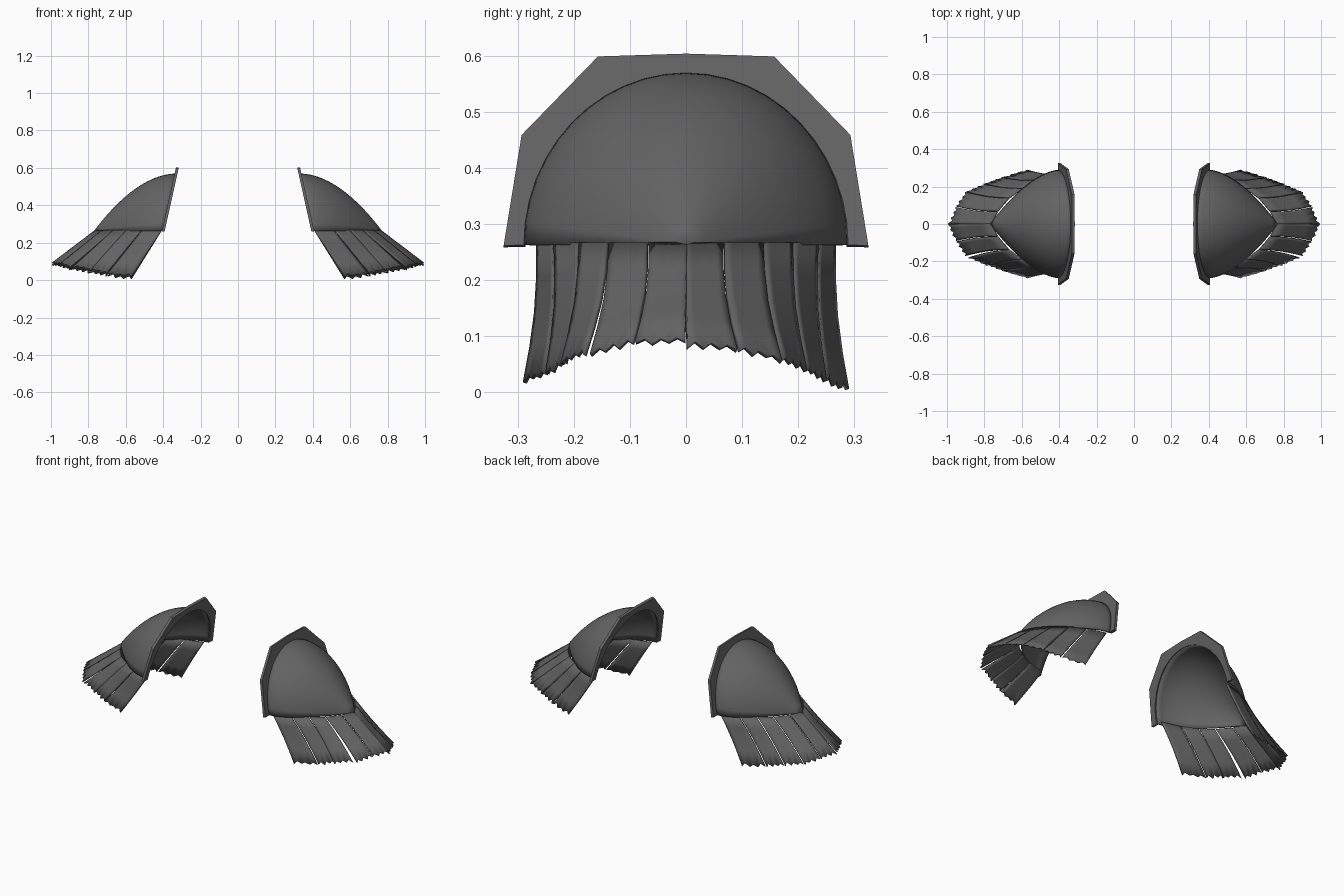
import bpy, bmesh, math, random
from mathutils import Vector

if "Cube" in bpy.data.objects:
    bpy.data.objects.remove(bpy.data.objects["Cube"])

random.seed(4)
iron = bpy.data.materials.new("dark_grey")
iron.diffuse_color = (0.125, 0.125, 0.125, 1)
iron.use_nodes = True
iron.node_tree.nodes["Principled BSDF"].inputs["Base Color"].default_value = iron.diffuse_color

Z0 = 0.263  # height of the dome's lower edge


def make(name, verts, faces, thickness, offset, smooth=False):
    """Sheet mesh -> thick plate, mirrored to the other shoulder."""
    me = bpy.data.meshes.new(name)
    me.from_pydata(verts, [], faces)
    bm = bmesh.new()
    bm.from_mesh(me)
    bmesh.ops.remove_doubles(bm, verts=bm.verts, dist=1e-5)
    # face the sheet outwards (+x side of the shoulder)
    bm.normal_update()
    if sum((f.normal.x + 0.5 * f.normal.z) * f.calc_area() for f in bm.faces) < 0:
        bmesh.ops.reverse_faces(bm, faces=bm.faces)
    bm.to_mesh(me)
    bm.free()
    me.materials.append(iron)
    ob = bpy.data.objects.new(name, me)
    bpy.context.collection.objects.link(ob)
    s = ob.modifiers.new("thickness", 'SOLIDIFY')
    s.thickness, s.offset = thickness, offset
    ob.modifiers.new("other_side", 'MIRROR')
    if smooth:
        bpy.context.view_layer.objects.active = ob
        ob.select_set(True)
        bpy.ops.object.shade_smooth_by_angle(angle=math.radians(40))
        ob.select_set(False)
    return ob


# Dome: half-ellipse sections shrinking to a point at the outer end
ROWS, SEG = 14, 24
verts, faces = [], []
for i in range(ROWS + 1):
    s = i / ROWS
    w = 0.29 * (1 - s ** 1.7)
    h = 0.307 * (1 - s ** 1.9)
    for j in range(SEG + 1):
        a = math.pi * j / SEG
        x_low, x_top = 0.40 + 0.37 * s, 0.33 + 0.44 * s
        x = x_low + (x_top - x_low) * math.sin(a)
        verts.append((x, -w * math.cos(a), Z0 + h * math.sin(a)))
for i in range(ROWS):
    for j in range(SEG):
        k = i * (SEG + 1) + j
        faces.append((k, k + 1, k + SEG + 2, k + SEG + 1))
make("shoulder_dome", verts, faces, 0.010, -1, True)

# Collar: flat angular plate around the dome's opening, leaning inwards
half = [(0.325, 0.26), (0.293, 0.457), (0.157, 0.597)]
outer = [(-y, z) for y, z in half] + [(0, 0.602)] + half[::-1]
inner = [(0.286 * math.cos(math.pi * j / SEG), Z0 - 0.002 + 0.303 * math.sin(math.pi * j / SEG))
         for j in range(SEG + 1)]
pts = [(0.324 + (0.602 - z) * 0.222, y, z) for y, z in outer + inner]
make("collar_plate", pts, [tuple(range(len(pts)))], 0.015, 0)

# Fringe: torn strips hanging outwards from the dome's edge
top = [(0.765, 0), (0.73, 0.072), (0.67, 0.143), (0.60, 0.195), (0.515, 0.24), (0.405, 0.27)]
low = [(0.99, 0, 0.096), (0.95, 0.093, 0.09), (0.895, 0.172, 0.072),
       (0.795, 0.215, 0.055), (0.70, 0.25, 0.036), (0.565, 0.29, 0.02)]
TEETH, LEN = 6, 4
for side in (-1, 1):
    for n in range(5):
        verts, faces = [], []
        gap = 0.03
        for i in range(TEETH + 1):
            u = gap + (1 - 2 * gap) * i / TEETH
            a = Vector((*top[n], Z0 + 0.003)).lerp(Vector((*top[n + 1], Z0 + 0.003)), u)
            b = Vector(low[n]).lerp(Vector(low[n + 1]), u)
            if side > 0:
                b.z -= 0.012
            elif n == 2:                      # wider split on the front
                b.x -= 0.012
                b.y += 0.008
            a.y -= 0.004
            cut = random.uniform(0.0, 0.03) + (0.05 if i % 2 else 0)
            for k in range(LEN + 1):
                t = (k / LEN) * (1.03 - cut)
                p = a.lerp(b, t)
                p.y -= 0.008 * math.sin(math.pi * min(t, 1)) * min(1, n + u)
                verts.append((p.x, side * p.y, p.z))
        for i in range(TEETH):
            for k in range(LEN):
                m = i * (LEN + 1) + k
                faces.append((m, m + 1, m + LEN + 2, m + LEN + 1))
        where = "front" if side < 0 else "back"
        make(f"fringe_strip_{where}_{n + 1}", verts, faces, 0.008, -0.5, True)
